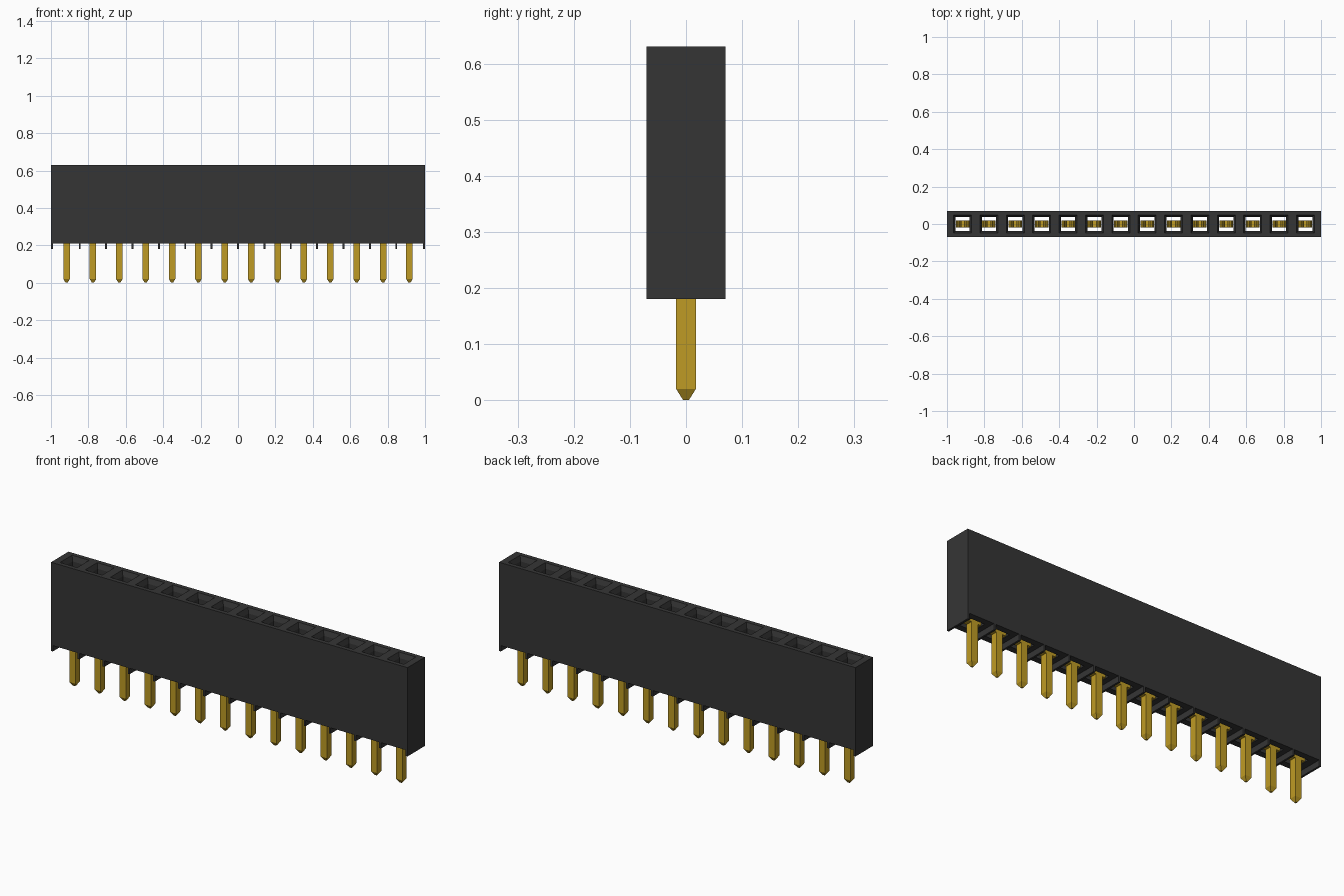
import bpy
import bmesh

if "Cube" in bpy.data.objects:
    bpy.data.objects.remove(bpy.data.objects["Cube"])

COUNT, PITCH = 14, 0.141
centres = [(i - (COUNT - 1) / 2) * PITCH for i in range(COUNT)]


def material(name, colour):
    mat = bpy.data.materials.new(name)
    mat.use_nodes = True
    mat.diffuse_color = colour
    mat.node_tree.nodes["Principled BSDF"].inputs["Base Color"].default_value = colour
    return mat


def finish(bm, name, mat):
    bmesh.ops.recalc_face_normals(bm, faces=bm.faces)
    mesh = bpy.data.meshes.new(name)
    bm.to_mesh(mesh)
    bm.free()
    mesh.materials.append(mat)
    obj = bpy.data.objects.new(name, mesh)
    bpy.context.collection.objects.link(obj)
    return obj


def stack(bm, x, rings):
    """Closed solid through rectangles given as (half width, half depth, z)."""
    loops = [[bm.verts.new((x + sx * w, sy * d, z))
              for sx, sy in ((-1, -1), (1, -1), (1, 1), (-1, 1))] for w, d, z in rings]
    for a, b in zip(loops, loops[1:]):
        for i in range(4):
            j = (i + 1) % 4
            bm.faces.new((a[i], a[j], b[j], b[i]))
    bm.faces.new(loops[0][::-1])
    bm.faces.new(loops[-1])


def extrude_profile(bm, x, points, depth):
    """Front outline thickened along y."""
    front, back = [[bm.verts.new((x + px, y, z)) for px, z in points]
                   for y in (-depth, depth)]
    bm.faces.new(front)
    bm.faces.new(back[::-1])
    for i in range(len(points)):
        j = (i + 1) % len(points)
        bm.faces.new((front[i], back[i], back[j], front[j]))


black = material("black plastic", (0.036, 0.036, 0.036, 1))
gold = material("gold metal", (0.52, 0.33, 0.018, 1))

# Housing with funnel-mouthed sockets running right through
bm = bmesh.new()
stack(bm, 0, [(1, 0.07, 0.21), (1, 0.07, 0.63)])
housing = finish(bm, "housing", black)

bm = bmesh.new()
for x in centres:
    stack(bm, x, [(0.038, 0.038, 0.15), (0.038, 0.038, 0.605), (0.052, 0.052, 0.64)])
cutter = finish(bm, "socket_cutter", black)
cutter.hide_render = True

cut = housing.modifiers.new("sockets", "BOOLEAN")
cut.operation = "DIFFERENCE"
cut.solver = "EXACT"
cut.object = cutter
bpy.context.view_layer.objects.active = housing
housing.select_set(True)
bpy.ops.object.modifier_apply(modifier=cut.name)
bpy.data.objects.remove(cutter)

# Standoff ribs between the pins and at both ends
bm = bmesh.new()
rib_places = [x + PITCH / 2 for x in centres[:-1]] + [-0.995, 0.995]
for x in rib_places:
    stack(bm, x, [(0.005, 0.07, 0.18), (0.005, 0.07, 0.212)])
finish(bm, "standoff_ribs", black)

# Square pins with pointed tips
bm = bmesh.new()
for x in centres:
    stack(bm, x, [(0.005, 0.005, 0), (0.0175, 0.0175, 0.02), (0.0175, 0.0175, 0.215)])
finish(bm, "pins", gold)

# Forked spring contacts inside the sockets
right_tine = [(0.036, 0.212), (0.036, 0.28), (0.016, 0.47), (0.028, 0.53),
              (0.02, 0.53), (0.007, 0.47), (0.024, 0.28), (0.024, 0.25)]
fork = right_tine + [(-px, z) for px, z in reversed(right_tine)]
bm = bmesh.new()
for x in centres:
    extrude_profile(bm, x, fork, 0.0175)
bmesh.ops.triangulate(bm, faces=[f for f in bm.faces if len(f.verts) > 4])
finish(bm, "spring_contacts", gold)
